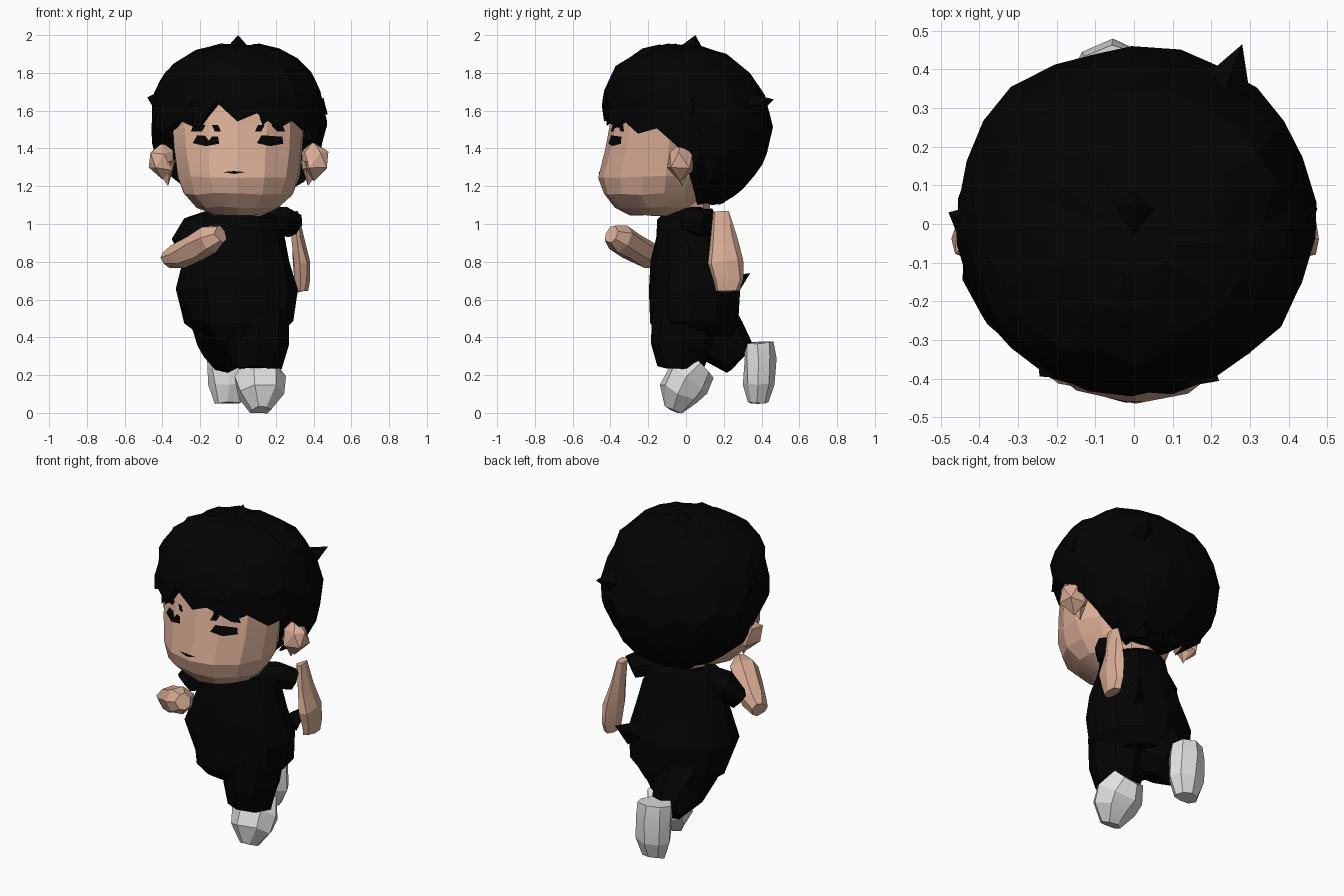
import bpy, bmesh, math, random
from mathutils import Vector, Matrix

random.seed(4)
if "Cube" in bpy.data.objects:
    bpy.data.objects.remove(bpy.data.objects["Cube"])


def material(name, rgb):
    m = bpy.data.materials.new(name)
    m.use_nodes = True
    m.diffuse_color = (*rgb, 1)
    m.node_tree.nodes["Principled BSDF"].inputs["Base Color"].default_value = (*rgb, 1)
    return m


BLACK = material("soft black", (0.001, 0.001, 0.001))
SKIN = material("warm skin", (0.70, 0.42, 0.305))
WHITE = material("shoe white", (0.75, 0.75, 0.75))


def finish(name, bm, mat, jitter=0.0):
    for v in bm.verts:
        v.co += Vector([random.uniform(-jitter, jitter) for _ in range(3)])
    bmesh.ops.recalc_face_normals(bm, faces=bm.faces)
    me = bpy.data.meshes.new(name)
    bm.to_mesh(me)
    bm.free()
    me.materials.append(mat)
    ob = bpy.data.objects.new(name, me)
    bpy.context.collection.objects.link(ob)
    return ob


def skin_rings(name, rings, mat, jitter, cap_start=True):
    """Bridge closed rings of points and cap the ends."""
    bm = bmesh.new()
    loops = [[bm.verts.new(p) for p in ring] for ring in rings]
    for a, b in zip(loops, loops[1:]):
        for i in range(len(a)):
            j = (i + 1) % len(a)
            bm.faces.new((a[i], a[j], b[j], b[i]))
    if cap_start:
        bm.faces.new(loops[0][::-1])
    bm.faces.new(loops[-1])
    return finish(name, bm, mat, jitter)


def loft(name, sections, mat, n=12, jitter=0.01):
    """Stack horizontal ellipses given as x, y, z, x radius, y radius."""
    turns = [2 * math.pi * i / n for i in range(n)]
    rings = [[(x + rx * math.sin(t), y - ry * math.cos(t), z) for t in turns]
             for x, y, z, rx, ry in sections]
    return skin_rings(name, rings, mat, jitter)


def limb(name, stations, mat, n=7, jitter=0.008, flat=1.0):
    """Tube along stations given as x, y, z, radius; flat scales its sideways width."""
    pts = [Vector(s[:3]) for s in stations]
    rings = []
    for i, p in enumerate(pts):
        along = (pts[min(i + 1, len(pts) - 1)] - pts[max(i - 1, 0)]).normalized()
        side = along.cross(Vector((0, 1, 0.3))).normalized()
        up = side.cross(along)
        r = stations[i][3]
        rings.append([p + side * r * flat * math.cos(t) + up * r * math.sin(t)
                      for t in (2 * math.pi * k / n for k in range(n))])
    return skin_rings(name, rings, mat, jitter)


def blob(name, loc, size, mat, jitter):
    bm = bmesh.new()
    bmesh.ops.create_icosphere(bm, subdivisions=1, radius=1)
    bmesh.ops.transform(bm, matrix=Matrix.Translation(loc) @ Matrix.Diagonal((*size, 1)), verts=bm.verts)
    return finish(name, bm, mat, jitter)


def cone(name, base, tip, radius, mat):
    d = Vector(tip) - Vector(base)
    bm = bmesh.new()
    bmesh.ops.create_cone(bm, segments=4, radius1=radius, radius2=0, depth=d.length, cap_ends=True)
    turn = d.to_track_quat("Z", "Y").to_matrix().to_4x4()
    mid = Matrix.Translation(Vector(base) + d / 2)
    bmesh.ops.transform(bm, matrix=mid @ turn, verts=bm.verts)
    return finish(name, bm, mat)


# Head, neck and ears
face = loft("head", [(0, -.14, 1.045, .13, .15), (0, -.16, 1.09, .22, .215), (0, -.17, 1.16, .29, .27),
                     (0, -.17, 1.25, .33, .295), (0, -.15, 1.40, .345, .28), (0, -.125, 1.56, .36, .27),
                     (0, -.06, 1.72, .33, .30), (0, 0, 1.85, .2, .2)], SKIN, 14, .006)
loft("neck", [(0, .01, 1.0, .11, .11), (0, .01, 1.2, .15, .13)], SKIN, 8)
for s, label in ((1, "left"), (-1, "right")):
    blob(label + "_ear", (s * .405, -.03, 1.335), (.08, .075, .10), SKIN, .01)
    cone(label + "_ear_lobe", (s * .39, -.03, 1.33), (s * .37, -.02, 1.2), .07, SKIN)

# Hair cap: boxy crown, tapering nape, hairline following the angle from the front
CENTRE, RADII, DROP = Vector((0, .01, 1.5)), (.465, .45, .45), .42
HAIRLINE = ((0, 1.57), (25, 1.53), (50, 1.51), (80, 1.46), (95, 1.32), (108, 1.16), (180, 1.12))


def hairline(deg):
    for (a, za), (b, zb) in zip(HAIRLINE, HAIRLINE[1:]):
        if deg <= b:
            return za + (zb - za) * (deg - a) / (b - a)


def level(z):
    """Height above the widest point, scaled so that the crown is 1 and the nape -1."""
    return (z - CENTRE.z) / (RADII[2] if z > CENTRE.z else DROP)


def hair_point(turn, u, scale=1.0):
    power = 2.45 if u > 0 else 2
    r = (1 - min(1, abs(u)) ** power) ** (1 / power) * scale
    lean = -.05 * max(0, u)
    return Vector((RADII[0] * r * math.sin(turn), CENTRE.y + lean - RADII[1] * r * math.cos(turn),
                   CENTRE.z + u * (RADII[2] if u > 0 else DROP)))


N, STEPS = 26, 7
rings = [[] for _ in range(STEPS + 2)]
for i in range(N):
    turn = 2 * math.pi * i / N
    low = hairline(math.degrees(min(turn, 2 * math.pi - turn))) + (.03 if i % 2 else -.02)
    if i == N - 1:
        low = 1.64   # parting in the fringe
    rings[0].append(hair_point(turn, level(low + .02), .86))
    start = math.asin(level(low))
    for k in range(STEPS + 1):
        lat = start + (math.radians(82) - start) * k / STEPS
        rings[k + 1].append(hair_point(turn, math.sin(lat)))
skin_rings("hair", rings, BLACK, .012, cap_start=False)
loft("nape_hair", [(0, .11, 1.11, .14, .08), (0, .12, 1.25, .30, .2), (0, .1, 1.45, .38, .3)], BLACK)

# Loose tufts
for base, tip, r in (((0, .03, 1.91), (0, .05, 2.0), .08), ((.23, .33, 1.62), (.28, .465, 1.66), .08),
                     ((.42, .02, 1.62), (.475, .04, 1.58), .06), ((-.42, 0, 1.65), (-.48, .03, 1.67), .06),
                     ((-.2, -.35, 1.62), (-.24, -.39, 1.5), .07), ((.16, -.37, 1.62), (.13, -.42, 1.52), .07)):
    cone("hair_tuft", base, tip, r, BLACK)

# Eyes, brows and mouth: thin plates wrapped on the face
bpy.context.view_layer.update()


def plate(name, x, z, outline):
    bm = bmesh.new()
    verts = []
    for dx, dz in outline:
        hit, p, _, _ = face.ray_cast(Vector((x + dx, -2, z + dz)), Vector((0, 1, 0)))
        verts.append(bm.verts.new(p + Vector((0, -.008, 0))))
    bm.faces.new(verts)
    return finish(name, bm, BLACK)


for s, label in ((1, "left"), (-1, "right")):
    plate(label + "_eye", s * .17, 1.44, [(-.07, -.012), (0, -.028), (.07, -.015), (.065, .022), (-.045, .03)])
    plate(label + "_brow", s * .17, 1.505, [(-.08, -.015), (.08, -.015), (.065, .018), (-.065, .018)])
plate("mouth", -.02, 1.275, [(-.06, 0), (0, -.01), (.06, 0), (0, .005)])

# Torso, wide at the hips
loft("torso", [(0, .05, .40, .20, .20), (0, .04, .48, .285, .235), (-.01, .035, .66, .325, .245),
               (0, .02, .80, .28, .20), (0, .01, .94, .235, .175), (0, .01, 1.03, .215, .155),
               (0, .01, 1.08, .15, .12)], BLACK, 12, .014)

# Legs in a running pose
limb("left_trouser_leg", [(.10, 0, .52, .17), (.10, -.02, .36, .16), (.10, -.02, .24, .125)], BLACK, 8, .012)
limb("right_trouser_leg", [(-.08, .09, .50, .18), (-.07, .19, .38, .15), (-.06, .28, .29, .10)], BLACK, 8, .012)
limb("left_shoe", [(.11, .08, .25, .085), (.115, .01, .18, .125), (.12, -.035, .10, .11), (.12, -.07, .015, .055)],
     WHITE, 7, .008, 1.1)
limb("right_shoe", [(-.06, .385, .37, .08), (-.06, .39, .29, .085), (-.05, .385, .15, .085),
                    (-.05, .38, .055, .055)], WHITE, 8, .008, 1.28)

# Arms: right one bent across the front, left one swung back
limb("right_sleeve", [(-.15, .01, 1.0, .08), (-.23, -.03, .97, .085), (-.29, -.09, .89, .065)], BLACK)
limb("right_forearm", [(-.38, -.16, .81, .04), (-.31, -.21, .835, .07), (-.22, -.28, .88, .08),
                       (-.14, -.35, .92, .08), (-.09, -.39, .945, .045)], SKIN)
limb("left_sleeve", [(.14, .02, 1.02, .07), (.23, .05, 1.02, .08), (.29, .11, .99, .065)], BLACK)
limb("left_forearm", [(.30, .19, 1.06, .045), (.315, .20, .93, .065), (.335, .21, .80, .09),
                      (.335, .22, .70, .08), (.34, .22, .645, .06)], SKIN, 7, .008, .5)

# Shirt hem flap behind the hip
cone("hem_flap", (.2, .22, .66), (.24, .34, .74), .07, BLACK)

for ob in bpy.context.scene.objects:
    ob.select_set(ob.type == "MESH")
bpy.context.view_layer.objects.active = face
bpy.ops.object.shade_smooth_by_angle(angle=math.radians(15))
